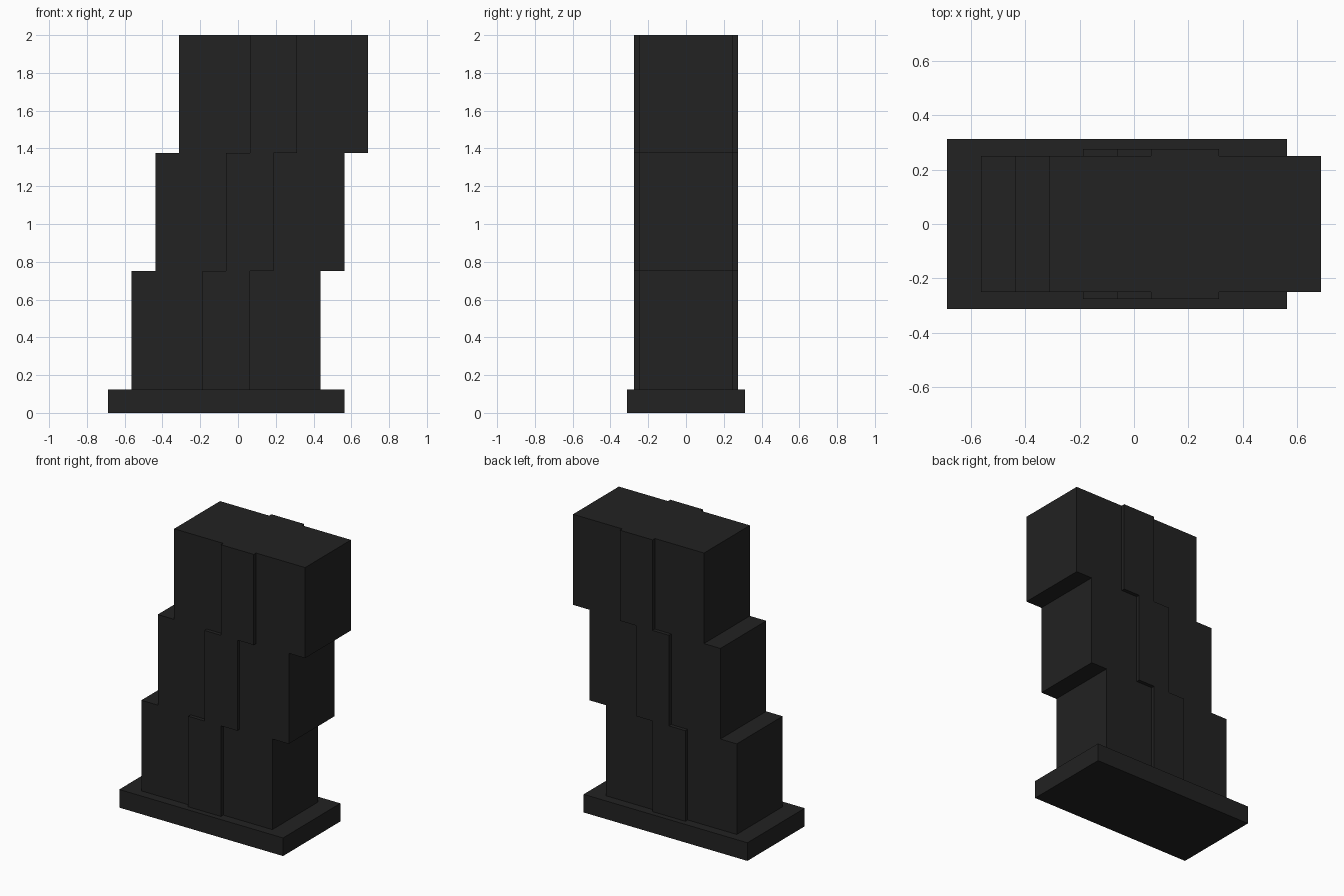
import bpy
import bmesh

cube = bpy.data.objects.get("Cube")
if cube:
    bpy.data.objects.remove(cube, do_unlink=True)

COLOUR = (0.016, 0.016, 0.016, 1.0)
charcoal = bpy.data.materials.new("charcoal")
charcoal.use_nodes = True
charcoal.diffuse_color = COLOUR
charcoal.node_tree.nodes["Principled BSDF"].inputs["Base Color"].default_value = COLOUR


def extrude_outline(name, outline, bottom, height):
    """Closed prism from a counter-clockwise xy outline."""
    bm = bmesh.new()
    face = bm.faces.new([bm.verts.new((x, y, bottom)) for x, y in outline])
    top = bmesh.ops.extrude_face_region(bm, geom=[face])["geom"]
    verts = [v for v in top if isinstance(v, bmesh.types.BMVert)]
    bmesh.ops.translate(bm, verts=verts, vec=(0, 0, height))
    bmesh.ops.recalc_face_normals(bm, faces=bm.faces[:])
    mesh = bpy.data.meshes.new(name)
    bm.to_mesh(mesh)
    bm.free()
    mesh.materials.append(charcoal)
    obj = bpy.data.objects.new(name, mesh)
    bpy.context.collection.objects.link(obj)
    return obj


BASE_H, TIER_H, STEP = 0.125, 0.625, 0.125

# Base slab
extrude_outline("base_slab", [(-0.6875, -0.3125), (0.5625, -0.3125),
                              (0.5625, 0.3125), (-0.6875, 0.3125)], 0, BASE_H)

# Three stepped tiers, each with a shallow raised band front and back
front_edge = [(-0.5625, -0.25), (-0.1875, -0.25), (-0.1875, -0.275),
              (0.0625, -0.275), (0.0625, -0.25), (0.4375, -0.25)]
section = front_edge + [(x, -y) for x, y in reversed(front_edge)]
for i, name in enumerate(("lower_tier", "middle_tier", "upper_tier")):
    outline = [(x + i * STEP, y) for x, y in section]
    extrude_outline(name, outline, BASE_H + i * TIER_H, TIER_H)
